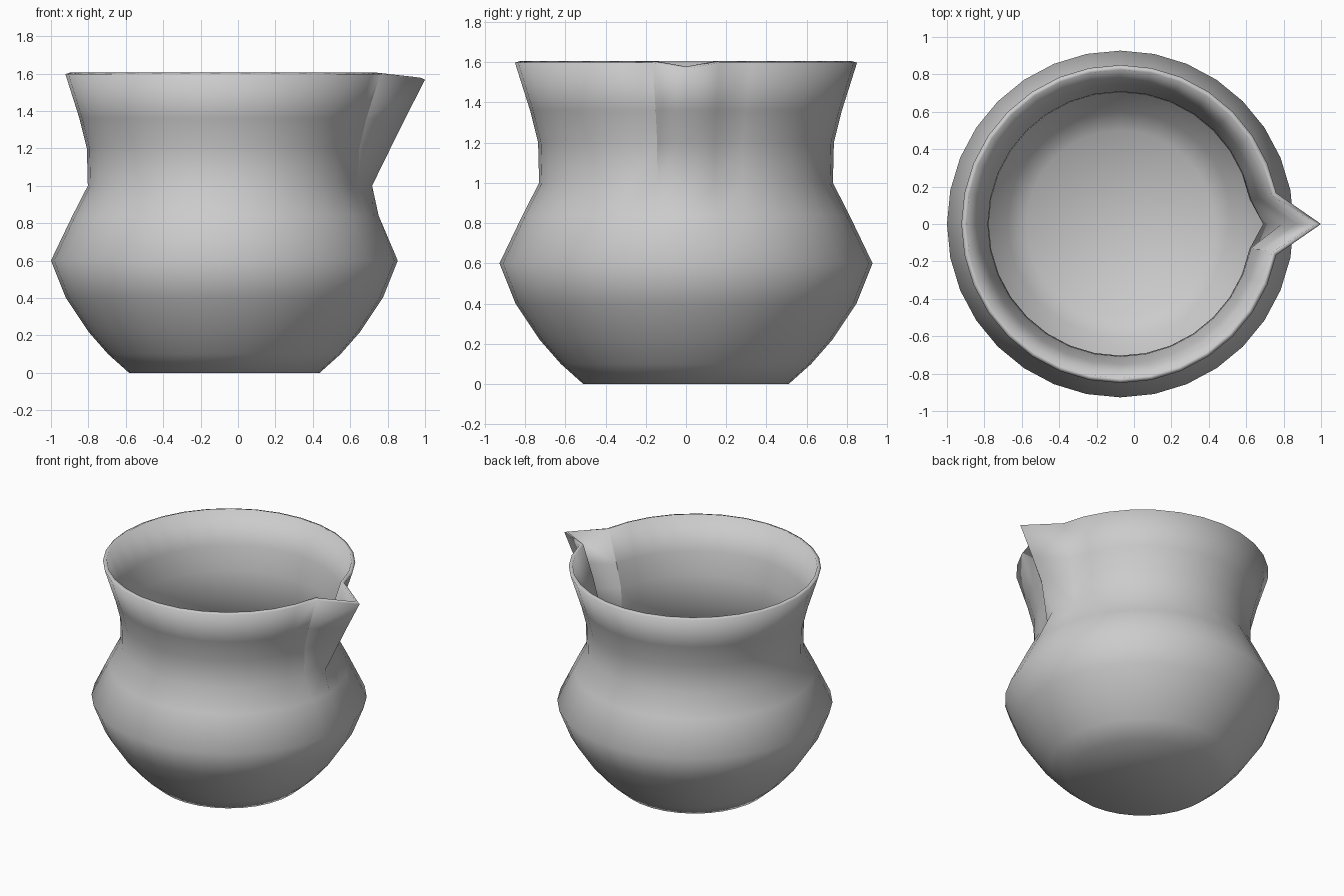
import bpy, bmesh, math

if "Cube" in bpy.data.objects:
    bpy.data.objects.remove(bpy.data.objects["Cube"])

SIDES = 32
AXIS_X = -0.073
# (radius, height) of the outer wall, base to rim
PROFILE = [(0.51, 0), (0.622, 0.1), (0.727, 0.22), (0.847, 0.4), (0.927, 0.6),
           (0.812, 0.84), (0.73, 1.0), (0.735, 1.2), (0.775, 1.36), (0.85, 1.597)]
# the column at angle 0 is pulled outward from the neck up to form the spout
SPOUT = {5: (0.825, 0.84), 6: (0.79, 1.0), 7: (0.888, 1.2), 8: (0.967, 1.36), 9: (1.073, 1.567)}

bm = bmesh.new()
rings = []
for row, point in enumerate(PROFILE):
    ring = []
    for i in range(SIDES):
        r, z = SPOUT.get(row, point) if i == 0 else point
        a = 2 * math.pi * i / SIDES
        ring.append(bm.verts.new((AXIS_X + r * math.cos(a), r * math.sin(a), z)))
    rings.append(ring)

# walls
for low, high in zip(rings, rings[1:]):
    for i in range(SIDES):
        j = (i + 1) % SIDES
        bm.faces.new((low[i], low[j], high[j], high[i]))
# base
bm.faces.new(list(reversed(rings[0])))

for f in bm.faces:
    f.smooth = True
# sharp crease along one flank of the spout
for row in range(6, len(rings) - 1):
    bm.edges.get((rings[row][-1], rings[row + 1][-1])).smooth = False

mesh = bpy.data.meshes.new("pitcher_body")
bm.to_mesh(mesh)
bm.free()
pitcher = bpy.data.objects.new("pitcher_body", mesh)
bpy.context.collection.objects.link(pitcher)

# thin wall grown inward
wall = pitcher.modifiers.new("wall_thickness", 'SOLIDIFY')
wall.thickness = 0.027
wall.offset = -1
